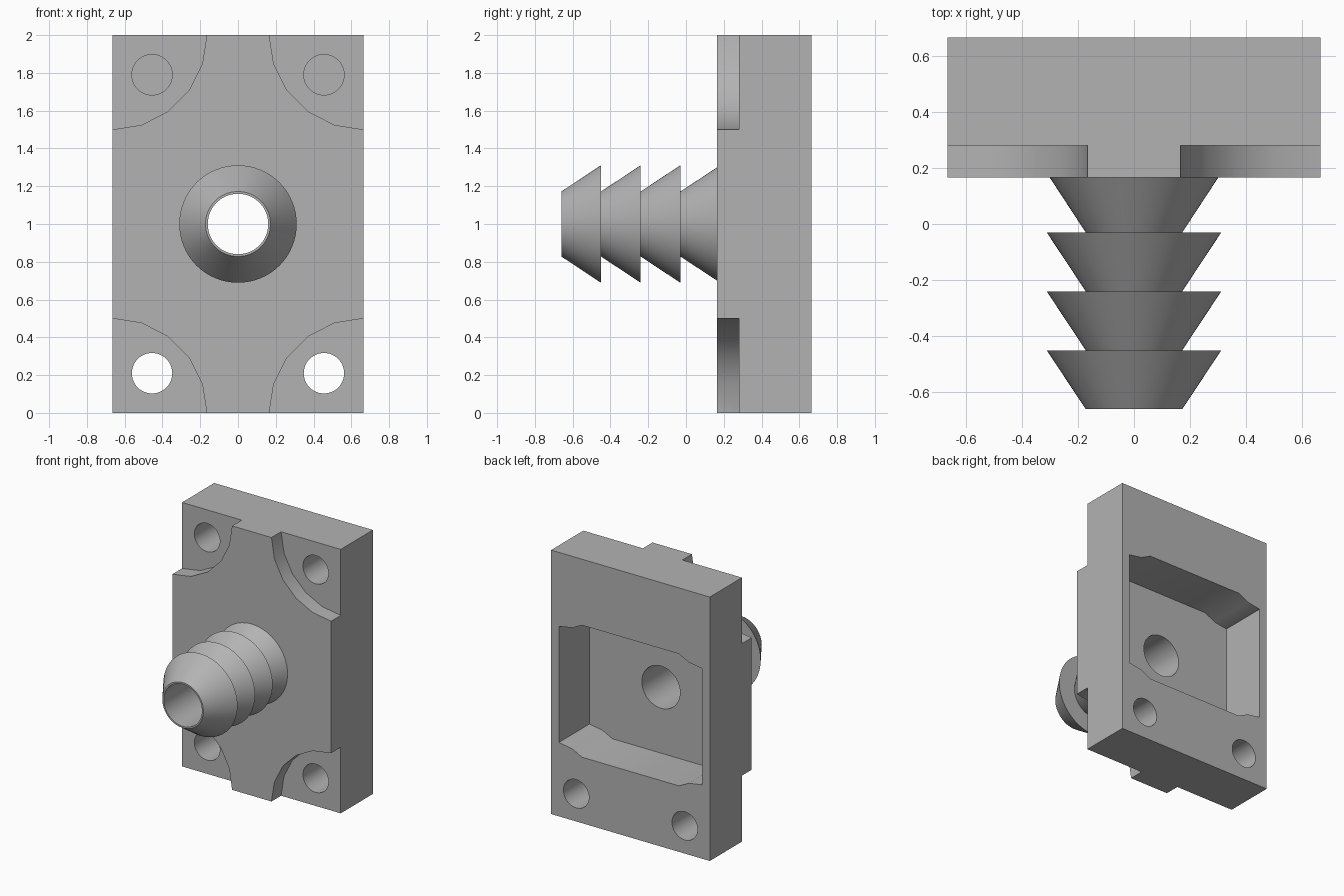
import bpy, bmesh, math
from mathutils import Matrix, Vector

cube = bpy.data.objects.get("Cube")
if cube:
    bpy.data.objects.remove(cube, do_unlink=True)

# Overall sizes
HALF_W, HEIGHT = 0.665, 2.0
FRONT, STEP, FLOOR, BACK = 0.165, 0.28, 0.30, 0.665
BORE = 0.16
OVER = 0.05  # how far cutters poke out

grey = bpy.data.materials.new("matte grey")
grey.use_nodes = True
grey.diffuse_color = (0.45, 0.45, 0.45, 1)
grey.node_tree.nodes["Principled BSDF"].inputs["Base Color"].default_value = grey.diffuse_color


def add_object(name, bm):
    bmesh.ops.recalc_face_normals(bm, faces=bm.faces)
    mesh = bpy.data.meshes.new(name)
    bm.to_mesh(mesh)
    bm.free()
    mesh.materials.append(grey)
    obj = bpy.data.objects.new(name, mesh)
    bpy.context.collection.objects.link(obj)
    return obj


def box(name, x0, x1, y0, y1, z0, z1):
    bm = bmesh.new()
    place = Matrix.Translation(((x0 + x1) / 2, (y0 + y1) / 2, (z0 + z1) / 2))
    scale = Matrix.Diagonal((x1 - x0, y1 - y0, z1 - z0, 1))
    bmesh.ops.create_cube(bm, size=1, matrix=place @ scale)
    return add_object(name, bm)


def rod(name, x, z, radius, y0, y1, sides=48):
    """Cylinder lying along y."""
    bm = bmesh.new()
    place = Matrix.Translation((x, (y0 + y1) / 2, z)) @ Matrix.Rotation(math.pi / 2, 4, "X")
    bmesh.ops.create_cone(bm, cap_ends=True, segments=sides, radius1=radius,
                          radius2=radius, depth=y1 - y0, matrix=place)
    return add_object(name, bm)


def activate(obj):
    bpy.ops.object.select_all(action="DESELECT")
    obj.select_set(True)
    bpy.context.view_layer.objects.active = obj


def cut(target, cutter):
    activate(target)
    mod = target.modifiers.new("cut", "BOOLEAN")
    mod.operation, mod.solver, mod.object = "DIFFERENCE", "EXACT", cutter
    bpy.ops.object.modifier_apply(modifier=mod.name)
    bpy.data.objects.remove(cutter, do_unlink=True)


def smooth(obj):
    activate(obj)
    bpy.ops.object.shade_smooth_by_angle(angle=math.radians(30))


# Mounting plate
plate = box("mounting_plate", -HALF_W, HALF_W, FRONT, BACK, 0, HEIGHT)

# Back pocket, its corners bulging in around the four bolt seats
pocket = box("pocket_cutter", -0.6, 0.6, FLOOR, BACK + OVER, 0.5, 1.5)
corners = [(sx * HALF_W, z) for sx in (-1, 1) for z in (0, HEIGHT)]
for x, z in corners:
    cut(pocket, rod("pocket_corner", x, z, 0.57, FLOOR - OVER, BACK + 2 * OVER, 20))
cut(plate, pocket)

# Corner bolt seats and bolt holes: lower pair runs through, upper pair is blind
for x, z in corners:
    cut(plate, rod("seat_cutter", x, z, 0.5, FRONT - OVER, STEP, 20))
    hole_x = math.copysign(0.455, x)
    hole_z, hole_end = (0.21, BACK + OVER) if z == 0 else (1.79, 0.60)
    cut(plate, rod("bolt_hole_cutter", hole_x, hole_z, 0.107, FRONT, hole_end))

# Central bore
cut(plate, rod("bore_cutter", 0, 1, BORE, FRONT - OVER, BACK + OVER, 64))
smooth(plate)

# Barbed hose nozzle, spun about the y axis as (radius, y)
profile = [(BORE, FRONT), (BORE, -0.66), (0.172, -0.66)]
for y in (-0.45, -0.24, -0.03):
    profile += [(0.311, y), (0.172, y)]
profile.append((0.30, FRONT))
bm = bmesh.new()
verts = [bm.verts.new((r, y, 1)) for r, y in profile]
edges = [bm.edges.new(pair) for pair in zip(verts, verts[1:])]
bmesh.ops.spin(bm, geom=verts + edges, cent=Vector((0, 0, 1)), axis=(0, 1, 0),
               angle=math.tau, steps=64, use_merge=True)
bmesh.ops.remove_doubles(bm, verts=bm.verts, dist=0.0001)
nozzle = add_object("barbed_nozzle", bm)
smooth(nozzle)
